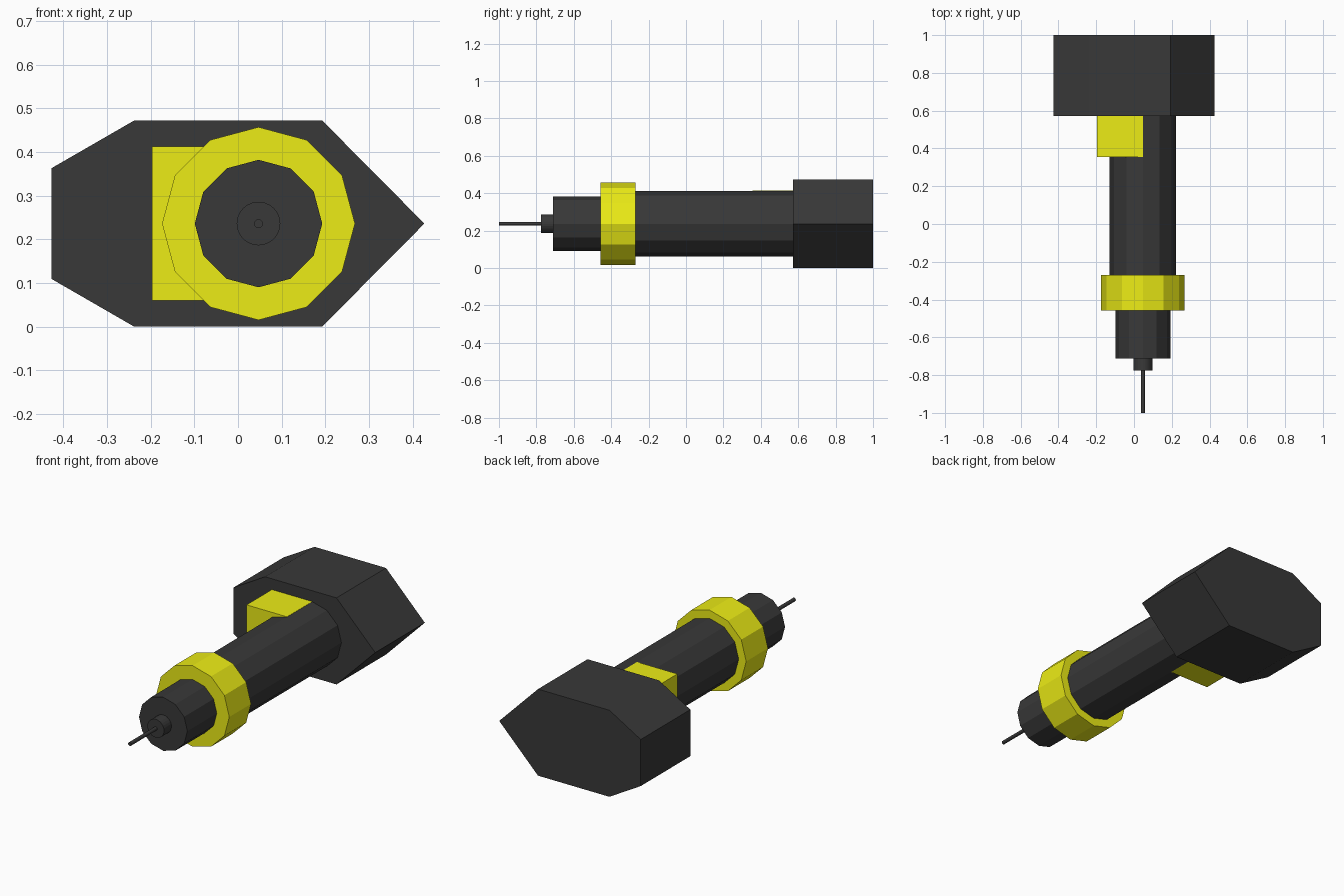
import bpy
from math import sin, cos, tau

if "Cube" in bpy.data.objects:
    bpy.data.objects.remove(bpy.data.objects["Cube"])

AX, AZ = 0.047, 0.236  # shared barrel axis


def material(name, rgb):
    m = bpy.data.materials.new(name)
    m.diffuse_color = (*rgb, 1)
    m.use_nodes = True
    m.node_tree.nodes["Principled BSDF"].inputs["Base Color"].default_value = m.diffuse_color
    return m


dark = material("dark_plastic", (0.04, 0.04, 0.04))
yellow = material("yellow_plastic", (0.84, 0.84, 0.008))


def extrude_y(name, profile, y0, y1, mat):
    """Prism from an (x, z) profile, counter-clockwise seen from the front."""
    n = len(profile)
    verts = [(x, y, z) for y in (y0, y1) for x, z in profile]
    faces = [tuple(range(n)), tuple(range(2 * n - 1, n - 1, -1))]
    faces += [(i, i + n, (i + 1) % n + n, (i + 1) % n) for i in range(n)]
    me = bpy.data.meshes.new(name)
    me.from_pydata(verts, [], faces)
    me.materials.append(mat)
    ob = bpy.data.objects.new(name, me)
    bpy.context.collection.objects.link(ob)
    return ob


def rod(name, radius, sides, y0, y1, mat):
    ring = [(AX + radius * cos(tau * i / sides), AZ + radius * sin(tau * i / sides))
            for i in range(sides)]
    return extrude_y(name, ring, y0, y1, mat)


# Stepped barrel, collar and needle along the axis
rod("barrel", 0.176, 12, -0.27, 0.573, dark)
rod("collar", 0.221, 12, -0.458, -0.27, yellow)
rod("nose", 0.146, 12, -0.712, -0.458, dark)
rod("needle_socket", 0.05, 24, -0.776, -0.712, dark)
rod("needle", 0.01, 12, -1.0, -0.776, dark)

# Pointed end cap
extrude_y("end_cap", [(-0.427, 0.109), (-0.238, 0.0), (0.193, 0.0), (0.427, 0.236),
                      (0.193, 0.472), (-0.238, 0.472), (-0.427, 0.363)],
          0.573, 1.0, dark)

# Side block tucked against the barrel and cap
extrude_y("side_block", [(-0.197, 0.06), (0.047, 0.06), (0.047, 0.413), (-0.197, 0.413)],
          0.355, 0.573, yellow)
